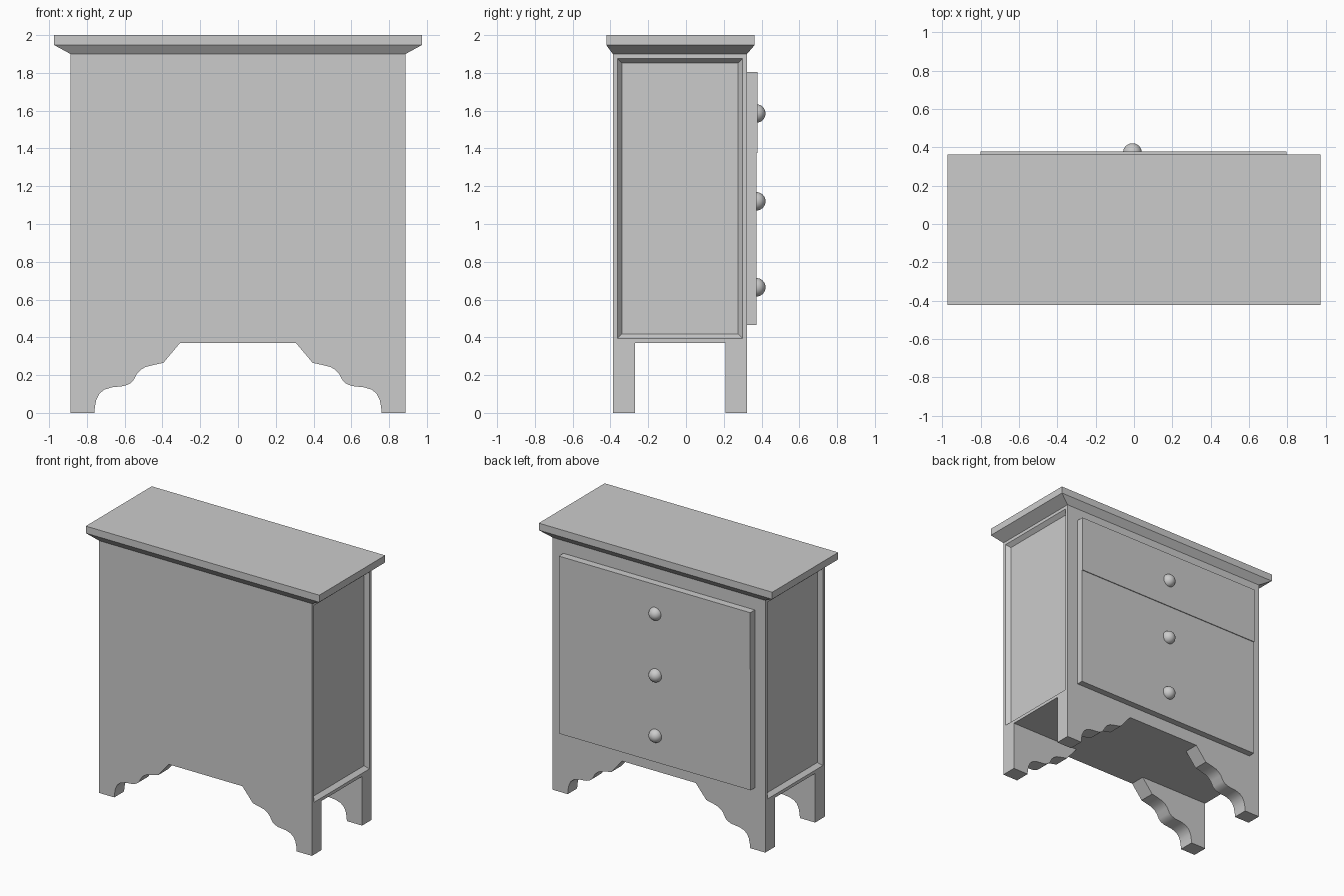
import bpy, bmesh

if "Cube" in bpy.data.objects:
    bpy.data.objects.remove(bpy.data.objects["Cube"])

def finish(bm, name):
    bmesh.ops.recalc_face_normals(bm, faces=bm.faces[:])
    me = bpy.data.meshes.new(name)
    bm.to_mesh(me)
    bm.free()
    ob = bpy.data.objects.new(name, me)
    bpy.context.collection.objects.link(ob)
    return ob

def loft(bm, rings):
    """Join vertex rings in order and cap both ends."""
    vs = [[bm.verts.new(p) for p in r] for r in rings]
    n = len(vs[0])
    for a, b in zip(vs, vs[1:]):
        for i in range(n):
            j = (i + 1) % n
            bm.faces.new((a[i], a[j], b[j], b[i]))
    bm.faces.new(vs[0][::-1])
    bm.faces.new(vs[-1])
    bmesh.ops.recalc_face_normals(bm, faces=bm.faces[:])

def rect(x0, x1, y0, y1, z):
    return [(x0, y0, z), (x1, y0, z), (x1, y1, z), (x0, y1, z)]

W, Y0, Y1 = 0.887, -0.387, 0.323

# Carcass with bevelled, sunken side panels
bm = bmesh.new()
loft(bm, [rect(-W, W, Y0, Y1, 0.37), rect(-W, W, Y0, Y1, 1.9)])
bm.normal_update()
sides = [f for f in bm.faces if abs(f.normal.x) > 0.9]
bmesh.ops.inset_individual(bm, faces=sides, thickness=0.034)
bmesh.ops.inset_individual(bm, faces=sides, thickness=0.034, depth=-0.03)
finish(bm, "carcass")

# Top board with sloped moulding underneath
bm = bmesh.new()
loft(bm, [rect(-W, W, Y0, Y1, 1.9),
          rect(-0.973, 0.973, -0.422, 0.363, 1.947),
          rect(-0.973, 0.973, -0.422, 0.363, 2.0)])
finish(bm, "top_board")

# Scalloped bracket feet, one profile for all four corners
foot = [(W, 0), (0.76, 0), (0.758, 0.03), (0.75, 0.07), (0.735, 0.1),
        (0.71, 0.122), (0.67, 0.135), (0.605, 0.142), (0.575, 0.153),
        (0.555, 0.17), (0.535, 0.207), (0.515, 0.228), (0.49, 0.243),
        (0.45, 0.253), (0.395, 0.265), (0.307, 0.37), (W, 0.37)]
for row, ya, yb in (("front", Y0, -0.27), ("back", 0.21, Y1)):
    for side, s in (("left", -1), ("right", 1)):
        bm = bmesh.new()
        loft(bm, [[(s * x, y, z) for x, z in foot] for y in (ya, yb)])
        ob = finish(bm, f"{row}_{side}_foot")
        for p in ob.data.polygons:
            p.use_smooth = True
        ob.data.set_sharp_from_angle(angle=0.6)

# Drawer fronts and their round knobs
drawers = [("upper", 1.377, 1.805, 0.378, 1.585),
           ("middle", 0.915, 1.377, 0.372, 1.12),
           ("lower", 0.465, 0.915, 0.372, 0.665)]
for name, z0, z1, y, kz in drawers:
    bm = bmesh.new()
    loft(bm, [rect(-0.8, 0.795, Y1 - 0.01, y, z0),
              rect(-0.8, 0.795, Y1 - 0.01, y, z1)])
    finish(bm, name + "_drawer")
    bpy.ops.mesh.primitive_uv_sphere_add(segments=32, ring_count=16,
                                         radius=0.049, location=(-0.008, 0.372, kz))
    knob = bpy.context.object
    knob.name = name + "_knob"
    bpy.ops.object.shade_smooth()
